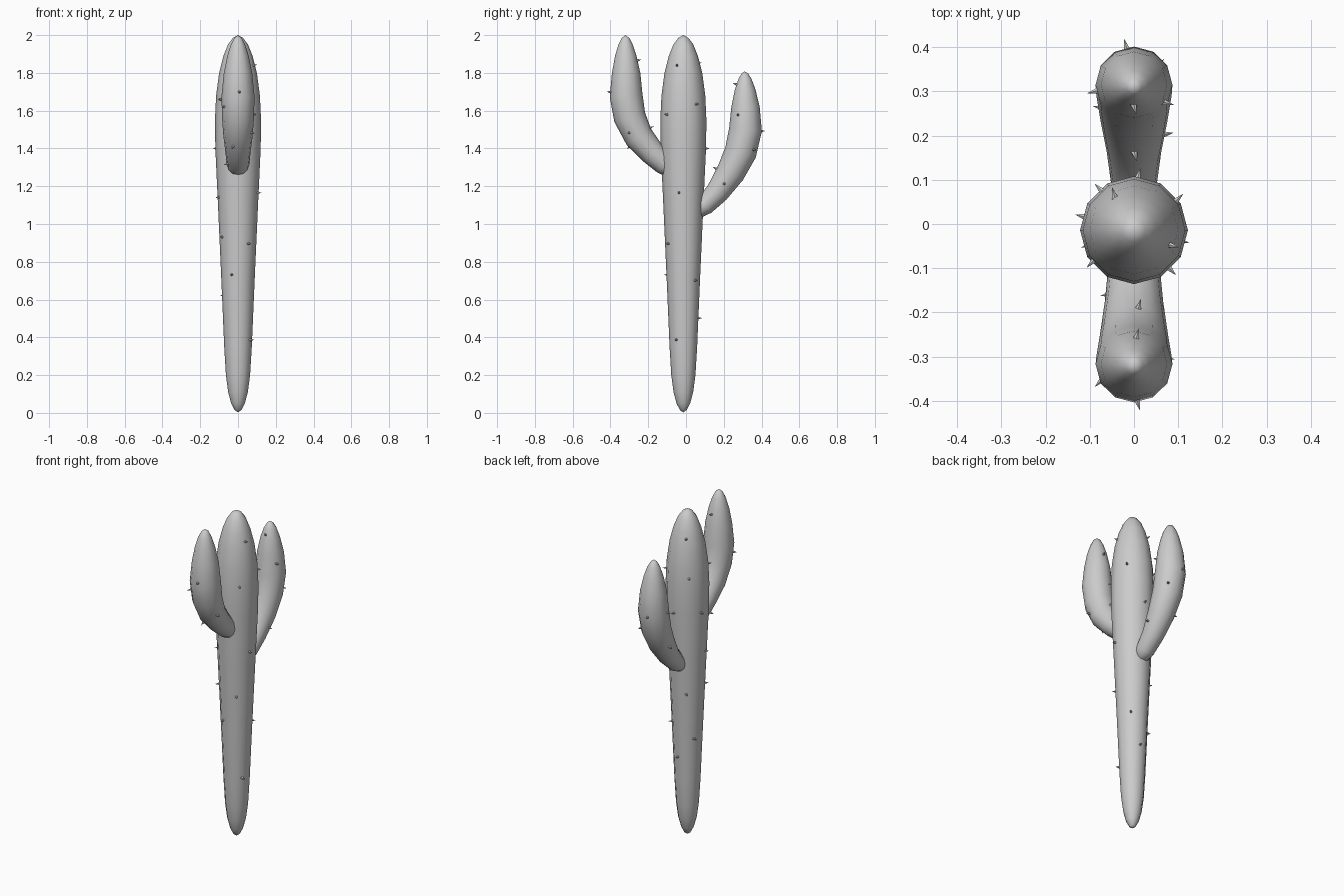
import bpy, bmesh, math
from mathutils import Vector
from mathutils.bvhtree import BVHTree

if "Cube" in bpy.data.objects:
    bpy.data.objects.remove(bpy.data.objects["Cube"])

SIDES = 12


def tube(name, path):
    """Sweep rings along (y, z, radius) points in the x = 0 plane; radius 0 makes a tip."""
    bm = bmesh.new()
    rings = []
    for i, (y, z, r) in enumerate(path):
        a, b = path[max(i - 1, 0)], path[min(i + 1, len(path) - 1)]
        t = Vector((0, b[0] - a[0], b[1] - a[1])).normalized()
        side = Vector((1, 0, 0))
        up = t.cross(side)
        c = Vector((0, y, z))
        if r == 0:
            rings.append([bm.verts.new(c)] * SIDES)
        else:
            rings.append([bm.verts.new(c + r * (side * math.cos(k * math.tau / SIDES)
                                                + up * math.sin(k * math.tau / SIDES)))
                          for k in range(SIDES)])
    for lo, hi in zip(rings, rings[1:]):
        for k in range(SIDES):
            n = (k + 1) % SIDES
            bm.faces.new(list(dict.fromkeys((lo[k], lo[n], hi[n], hi[k]))))
    bmesh.ops.recalc_face_normals(bm, faces=bm.faces)
    for f in bm.faces:
        f.smooth = True
    tree = BVHTree.FromBMesh(bm)
    me = bpy.data.meshes.new(name)
    bm.to_mesh(me)
    bm.free()
    bpy.context.collection.objects.link(bpy.data.objects.new(name, me))
    return tree


def spines(name, tree, spots):
    """Small cones standing on the surface nearest to each spot."""
    bm = bmesh.new()
    for p in spots:
        loc, nrm, _, _ = tree.find_nearest(Vector(p))
        rot = nrm.to_track_quat('Z', 'Y').to_matrix().to_4x4()
        rot.translation = loc + nrm * 0.009
        bmesh.ops.create_cone(bm, cap_ends=True, segments=6, radius1=0.009,
                              radius2=0, depth=0.028, matrix=rot)
    me = bpy.data.meshes.new(name)
    bm.to_mesh(me)
    bm.free()
    bpy.context.collection.objects.link(bpy.data.objects.new(name, me))


# Trunk: tapered column with rounded ends
CY = -0.014
trunk_profile = [(0.003, 0), (0.015, 0.018), (0.05, 0.036), (0.11, 0.052), (0.2, 0.064),
                 (0.35, 0.073), (0.7, 0.088), (1.1, 0.106), (1.4, 0.12), (1.55, 0.122),
                 (1.68, 0.116), (1.8, 0.1), (1.89, 0.077), (1.95, 0.053), (1.985, 0.027), (2.0, 0)]
trunk = tube("trunk", [(CY, z, r) for z, r in trunk_profile])

# Arms: curve out of the trunk and turn upward
front_arm = tube("front_arm", [
    (-0.03, 1.27, 0), (-0.06, 1.285, 0.05), (-0.115, 1.32, 0.06), (-0.175, 1.374, 0.066),
    (-0.25, 1.462, 0.077), (-0.298, 1.565, 0.085), (-0.317, 1.68, 0.087), (-0.317, 1.80, 0.075),
    (-0.319, 1.89, 0.057), (-0.32, 1.95, 0.038), (-0.32, 1.985, 0.02), (-0.32, 2.0, 0)])
back_arm = tube("back_arm", [
    (0.02, 1.06, 0), (0.05, 1.07, 0.045), (0.10, 1.10, 0.053), (0.165, 1.167, 0.062),
    (0.235, 1.27, 0.076), (0.289, 1.38, 0.085), (0.315, 1.5, 0.087), (0.315, 1.62, 0.075),
    (0.313, 1.71, 0.055), (0.312, 1.765, 0.036), (0.311, 1.796, 0.018), (0.31, 1.808, 0)])

# Spines: trunk spots given as (angle in degrees, height)
trunk_spots = [(-20, 1.85), (36, 1.635), (-47, 1.58), (-13, 1.165), (-53, 0.895), (45, 0.7),
               (-27, 0.385), (-110, 0.73), (80, 0.5), (85, 1.4), (165, 1.4), (198, 1.14),
               (218, 1.66), (215, 0.93), (150, 0.62), (120, 1.86), (130, 1.62), (125, 0.9)]
spines("trunk_spines", trunk,
       [(0.13 * math.cos(math.radians(a)), CY + 0.13 * math.sin(math.radians(a)), z)
        for a, z in trunk_spots])
spines("front_arm_spines", front_arm,
       [(0.01, -0.41, 1.70), (0.01, -0.24, 1.87), (0.085, -0.305, 1.48), (0.01, -0.19, 1.51),
        (-0.08, -0.36, 1.62), (-0.07, -0.165, 1.31), (-0.03, -0.31, 1.40)])
spines("back_arm_spines", back_arm,
       [(-0.02, 0.41, 1.49), (0.0, 0.25, 1.745), (0.085, 0.26, 1.58), (0.07, 0.375, 1.39),
        (0.08, 0.205, 1.21), (0.0, 0.165, 1.29), (-0.09, 0.3, 1.5), (-0.085, 0.265, 1.27)])
